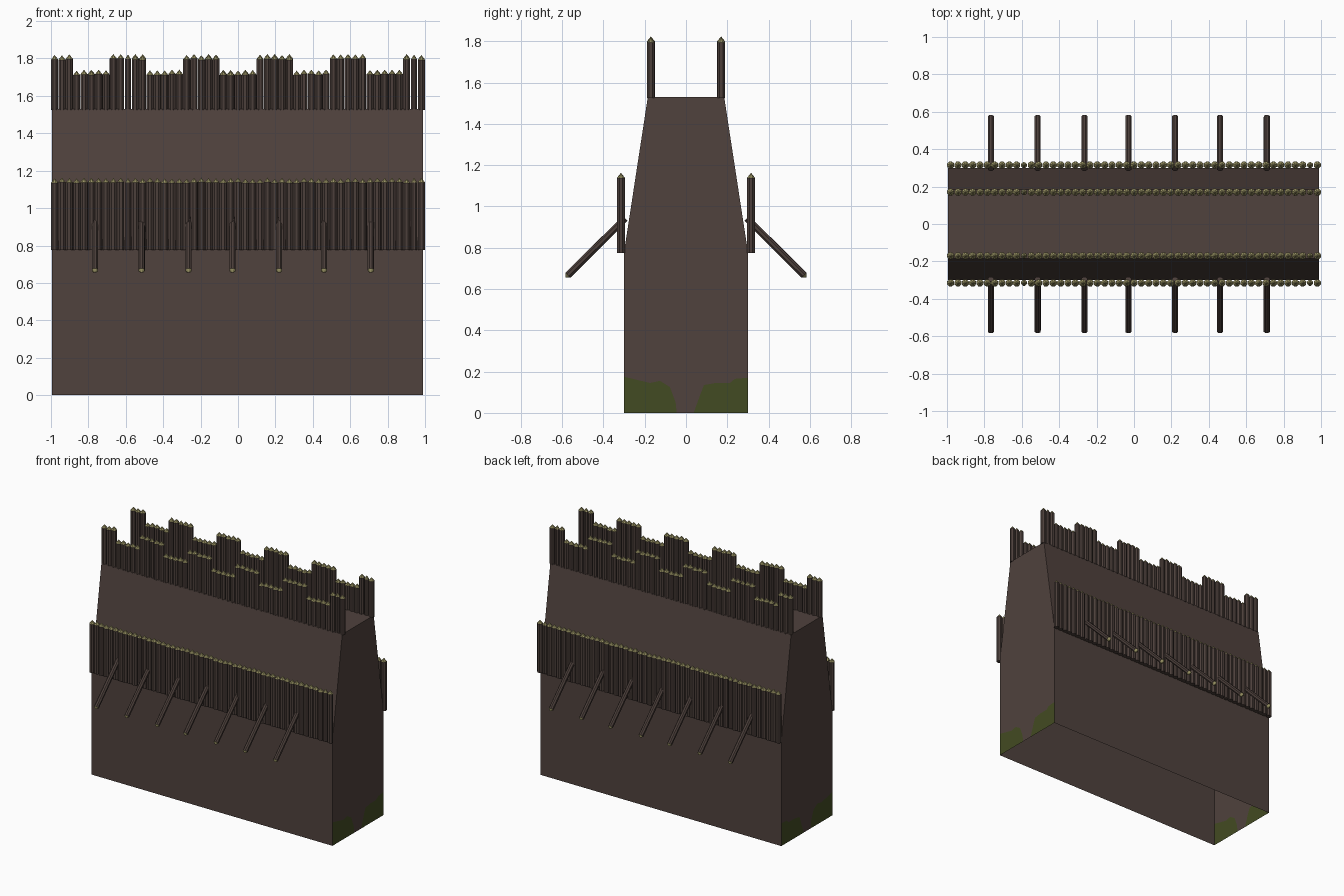
import bpy, bmesh, math, random
from mathutils import Vector

if "Cube" in bpy.data.objects:
    bpy.data.objects.remove(bpy.data.objects["Cube"])
random.seed(4)

def material(name, rgb):
    m = bpy.data.materials.new(name)
    m.diffuse_color = (*rgb, 1)
    m.use_nodes = True
    m.node_tree.nodes["Principled BSDF"].inputs["Base Color"].default_value = m.diffuse_color
    return m

EARTH = material("earth brown", (0.080, 0.054, 0.047))
MOSS = material("moss green", (0.055, 0.070, 0.016))
BARK = material("bark brown", (0.072, 0.050, 0.043))
CUT = material("cut wood", (0.33, 0.30, 0.13))

def finish(bm, name, mats):
    bmesh.ops.remove_doubles(bm, verts=bm.verts, dist=0.0001)
    bmesh.ops.recalc_face_normals(bm, faces=bm.faces)
    me = bpy.data.meshes.new(name)
    bm.to_mesh(me)
    bm.free()
    for m in mats:
        me.materials.append(m)
    ob = bpy.data.objects.new(name, me)
    bpy.context.collection.objects.link(ob)
    return ob

def stake(bm, base, tip, r, sides=8, point=0.024):
    """Round post with a sharpened, pale tip."""
    base, tip = Vector(base), Vector(tip)
    axis = tip - base
    rot = axis.to_track_quat('Z', 'Y')
    length = axis.length
    turn = math.pi / sides + random.uniform(-0.1, 0.1)

    def ring(z, rad):
        return [bm.verts.new(base + rot @ Vector((rad * math.cos(turn + 2 * math.pi * i / sides),
                                                  rad * math.sin(turn + 2 * math.pi * i / sides), z)))
                for i in range(sides)]

    low, high = ring(0, r), ring(length - point, r)
    top = bm.verts.new(tip)
    bm.faces.new(low[::-1])
    for i in range(sides):
        j = (i + 1) % sides
        bm.faces.new((low[i], low[j], high[j], high[i]))
        bm.faces.new((high[i], high[j], top)).material_index = 1

# Rampart: tapered earth bank, open underneath, mossy lower corners on its ends
X0, X1 = -0.995, 0.988
moss_left = [(-.30, .175), (-.175, .145), (-.126, .155), (-.078, .125), (-.05, .05), (-.045, 0)]
moss_right = [(.037, 0), (.066, .08), (.087, .135), (.145, .145), (.213, .145), (.237, .165), (.30, .17)]
outline = [(-.30, 0), (-.30, .78), (-.185, 1.53), (.185, 1.53), (.30, .78), (.30, 0)]
bm = bmesh.new()

def face(points, mat=0):
    bm.faces.new([bm.verts.new(p) for p in points]).material_index = mat

for x in (X0, X1):
    face([(x, y, z) for y, z in moss_left + [(-.30, 0)]], 1)
    face([(x, y, z) for y, z in moss_right + [(.30, 0)]], 1)
    face([(x, y, z) for y, z in moss_left + moss_right + outline[4:0:-1]])
for (ya, za), (yb, zb) in zip(outline, outline[1:]):
    face([(X0, ya, za), (X1, ya, za), (X1, yb, zb), (X0, yb, zb)])
finish(bm, "rampart", [EARTH, MOSS])

# Palisades and angled spikes, same on both sides
COUNT = 51
STEP = 2 / COUNT
SPIKES = (-.765, -.515, -.265, -.03, .22, .46, .71)
for side, s in (("front", -1), ("back", 1)):
    upper, lower, spikes = bmesh.new(), bmesh.new(), bmesh.new()
    for i in range(COUNT):
        x = -1 + STEP * (i + 0.5)
        r = 0.0165 if i in (10, 49) else 0.0203
        # blocks of five posts alternate high and low
        high = ((i + 2) // 5) % 2 == 0
        top = (1.82 if high else 1.737) + random.uniform(-.004, .004)
        stake(upper, (x, s * .17, 1.525), (x, s * .17, top), r)
        stake(lower, (x, s * .315, .775), (x, s * .315, 1.16 + random.uniform(-.003, .003)), r)
    for x in SPIKES:
        stake(spikes, (x, s * .295, .942), (x, s * .583, .656), .0175, point=0.015)
    finish(upper, side + "_battlement_posts", [BARK, CUT])
    finish(lower, side + "_lower_palisade", [BARK, CUT])
    finish(spikes, side + "_spikes", [BARK, CUT])
